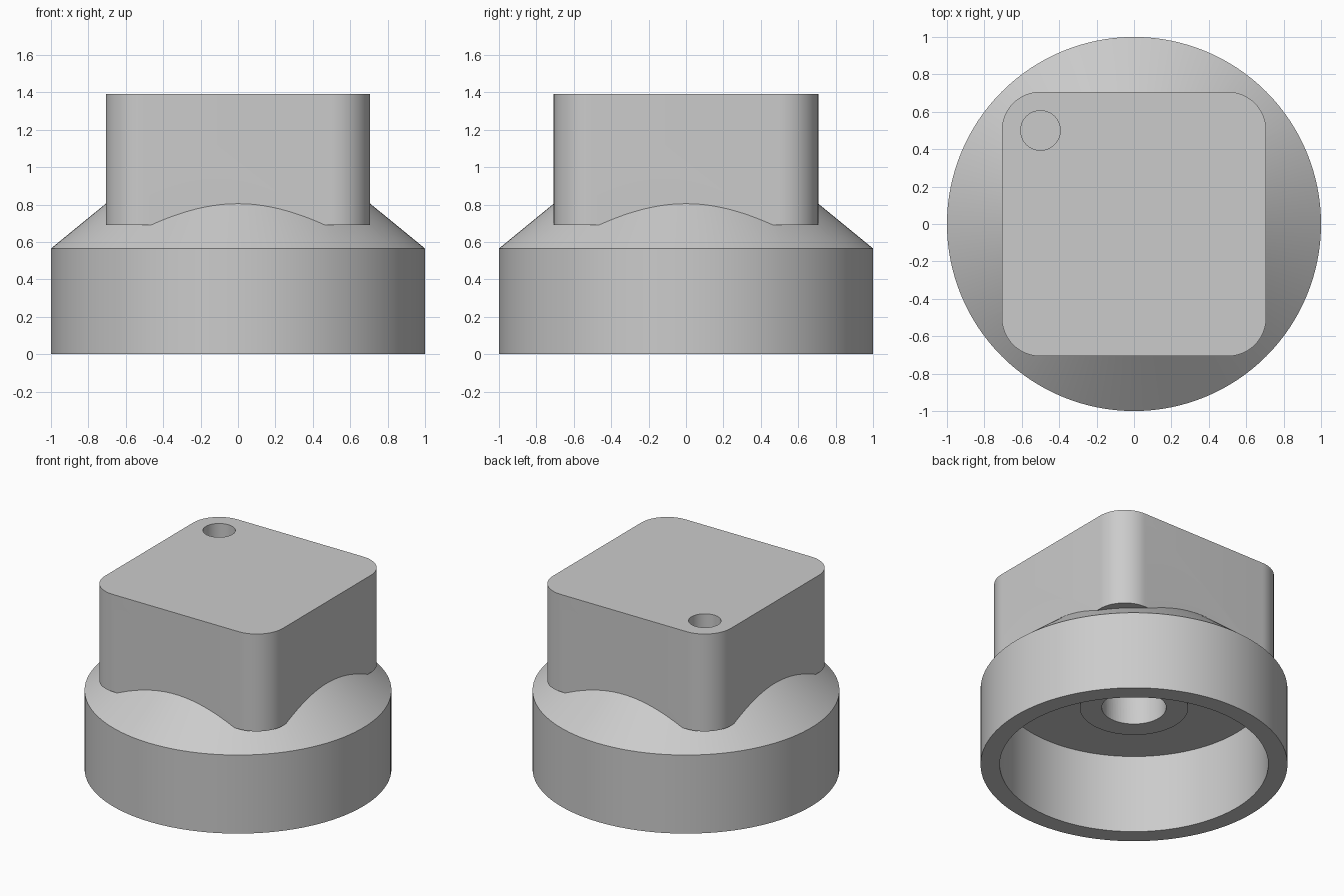
import bpy, bmesh
from math import pi, radians, sin, cos

scene = bpy.context.scene
if "Cube" in scene.objects:
    bpy.data.objects.remove(scene.objects["Cube"], do_unlink=True)

GREY = (0.6, 0.6, 0.6, 1.0)
grey = bpy.data.materials.new("light_grey")
grey.use_nodes = True
grey.diffuse_color = GREY
grey.node_tree.nodes["Principled BSDF"].inputs["Base Color"].default_value = GREY


def finish(name, bm):
    """Turn a bmesh into a linked object with clean outward normals."""
    bmesh.ops.remove_doubles(bm, verts=bm.verts, dist=1e-5)
    bmesh.ops.recalc_face_normals(bm, faces=bm.faces)
    mesh = bpy.data.meshes.new(name)
    bm.to_mesh(mesh)
    bm.free()
    mesh.materials.append(grey)
    obj = bpy.data.objects.new(name, mesh)
    scene.collection.objects.link(obj)
    return obj


def lathe(name, profile, steps, centre=(0, 0)):
    """Spin an (r, z) profile that begins and ends on the axis."""
    bm = bmesh.new()
    verts = [bm.verts.new((r, 0, z)) for r, z in profile]
    edges = [bm.edges.new(pair) for pair in zip(verts, verts[1:])]
    bmesh.ops.spin(bm, geom=verts + edges, axis=(0, 0, 1), cent=(0, 0, 0),
                   steps=steps, angle=2 * pi)
    bmesh.ops.translate(bm, verts=bm.verts, vec=(*centre, 0))
    return finish(name, bm)


def rounded_block(name, half, radius, bottom, top, steps):
    """Extrude a square outline with rounded corners."""
    bm = bmesh.new()
    inner = half - radius
    outline = []
    for corner, (sx, sy) in enumerate([(1, 1), (-1, 1), (-1, -1), (1, -1)]):
        for i in range(steps + 1):
            a = (corner + i / steps) * pi / 2
            outline.append(bm.verts.new((sx * inner + radius * cos(a),
                                         sy * inner + radius * sin(a), bottom)))
    face = bm.faces.new(outline)
    side = bmesh.ops.extrude_face_region(bm, geom=[face])["geom"]
    bmesh.ops.translate(bm, vec=(0, 0, top - bottom),
                        verts=[v for v in side if isinstance(v, bmesh.types.BMVert)])
    return finish(name, bm)


def combine(target, tool, operation):
    """Apply a boolean and discard the tool."""
    tool.hide_render = True
    mod = target.modifiers.new(operation.title(), "BOOLEAN")
    mod.operation, mod.object, mod.solver = operation, tool, "EXACT"
    bpy.context.view_layer.objects.active = target
    bpy.ops.object.modifier_apply(modifier=mod.name)
    bpy.data.objects.remove(tool, do_unlink=True)


# Round hollow base with sloped shoulder and a boss under its ceiling
knob = lathe("knob", [(0, 0.426), (0.353, 0.426), (0.353, 0.565), (0.875, 0.565),
                      (0.875, 0), (1, 0), (1, 0.565), (0.6, 0.892), (0, 0.892)], 128)

# Square grip on top
combine(knob, rounded_block("grip", 0.707, 0.207, 0.69, 1.39, 16), "UNION")

# Shaft socket up through the boss
combine(knob, lathe("socket", [(0, 0.3), (0.21, 0.3), (0.21, 1.0), (0, 1.0)], 64),
        "DIFFERENCE")

# Pointer hole near one corner of the grip
combine(knob, lathe("pointer_hole", [(0, 1.15), (0.106, 1.15), (0.106, 1.5), (0, 1.5)],
                    48, (-0.5, 0.5)), "DIFFERENCE")

# Smooth curved walls, keep crisp rims
bpy.ops.object.select_all(action="DESELECT")
knob.select_set(True)
bpy.context.view_layer.objects.active = knob
bpy.ops.object.shade_smooth_by_angle(angle=radians(25))
